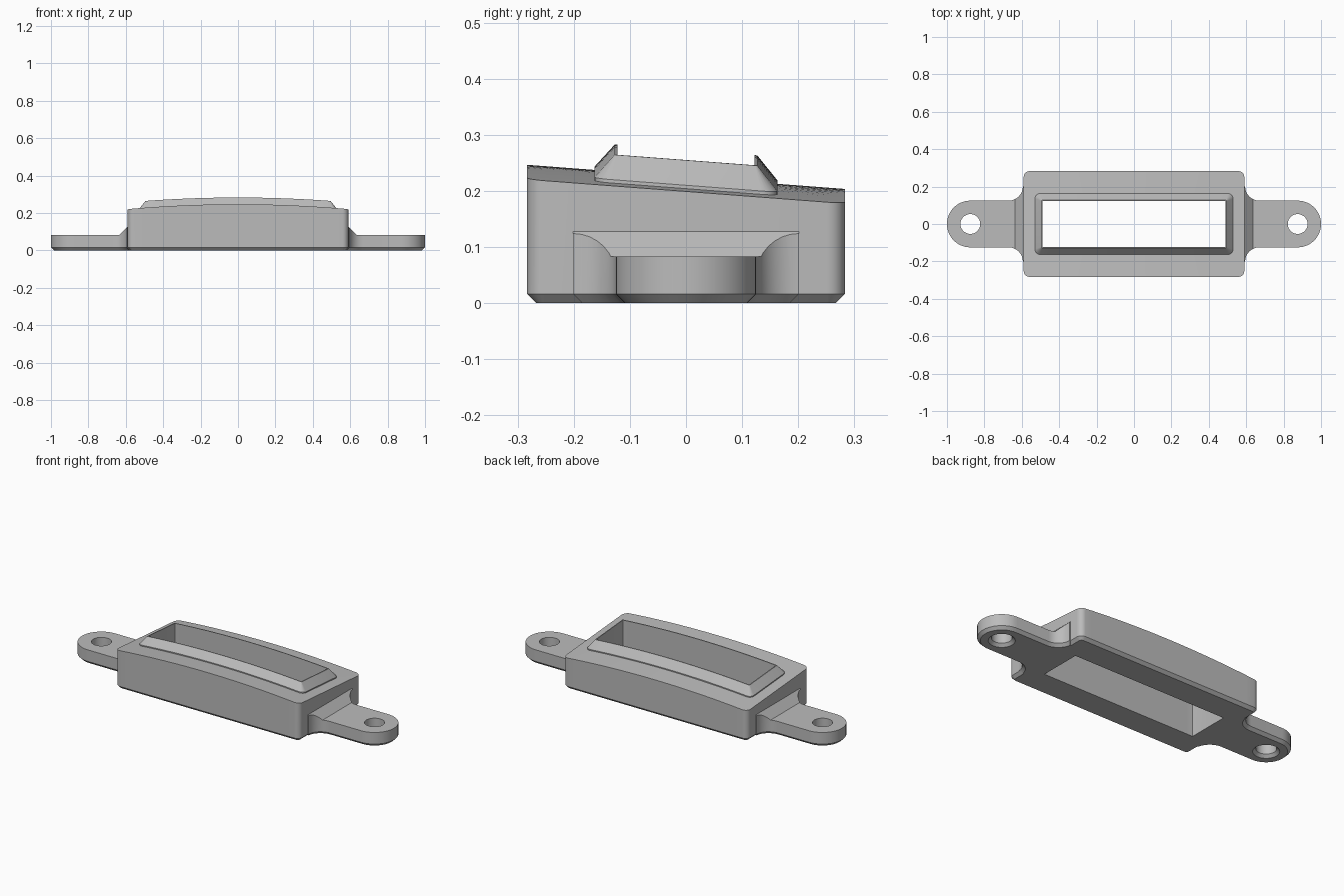
import bpy, bmesh
from math import cos, sin, pi, radians
from mathutils import Vector

old = bpy.data.objects.get("Cube")
if old:
    bpy.data.objects.remove(old)

grey = bpy.data.materials.new("plain_grey")
grey.use_nodes = True
colour = (0.5, 0.5, 0.5, 1)
grey.diffuse_color = colour
grey.node_tree.nodes["Principled BSDF"].inputs["Base Color"].default_value = colour


def finish(name, bm):
    bmesh.ops.recalc_face_normals(bm, faces=bm.faces)
    mesh = bpy.data.meshes.new(name)
    bm.to_mesh(mesh)
    bm.free()
    mesh.materials.append(grey)
    obj = bpy.data.objects.new(name, mesh)
    bpy.context.collection.objects.link(obj)
    return obj


def activate(obj):
    bpy.ops.object.select_all(action='DESELECT')
    obj.select_set(True)
    bpy.context.view_layer.objects.active = obj


def smooth(obj):
    activate(obj)
    bpy.ops.object.shade_smooth_by_angle(angle=radians(28))


def arc(cx, cy, r, start, end, steps):
    return [(cx + r * cos(start + (end - start) * i / steps),
             cy + r * sin(start + (end - start) * i / steps)) for i in range(steps + 1)]


def skin(bm, lower, upper):
    for i in range(len(lower)):
        j = (i + 1) % len(lower)
        bm.faces.new((lower[i], lower[j], upper[j], upper[i]))


# Housing: rounded rectangular rings, lofted from the base over the rim and down the slot
def rounded_rect(hx, hy, r, steps=6, splits=24):
    ax, ay = hx - r, hy - r
    pts = arc(ax, ay, r, 0, pi / 2, steps)
    pts += [(ax - 2 * ax * i / splits, hy) for i in range(1, splits)]
    pts += arc(-ax, ay, r, pi / 2, pi, steps)
    return pts + [(-x, -y) for x, y in pts]


def crown(lift):
    return lambda x, y: 0.225 + lift - 0.076 * y - 0.026 * (x / 0.59) ** 2


def level(z):
    return lambda x, y: z


bm = bmesh.new()
sections = [
    (0.49, 0.122, 0.002, level(0)),
    (0.574, 0.267, 0.016, level(0)),
    (0.59, 0.283, 0.032, level(0.016)),
    (0.59, 0.283, 0.032, crown(0)),
    (0.53, 0.163, 0.028, crown(0)),
    (0.53, 0.163, 0.028, crown(0.006)),
    (0.495, 0.127, 0.004, crown(0.048)),
    (0.49, 0.122, 0.002, crown(0.048)),
]
rings = [[bm.verts.new((x, y, height(x, y))) for x, y in rounded_rect(hx, hy, r)]
         for hx, hy, r, height in sections]
for k, ring in enumerate(rings):
    skin(bm, ring, rings[(k + 1) % len(rings)])
smooth(finish("housing", bm))


# Mounting tabs: round ends, flared roots and a chamfered lower edge
THICK, CHAMFER, HOLE_X, HOLE_R = 0.083, 0.016, 0.875, 0.053


def inset(pts, d):
    result = []
    for i, p in enumerate(pts):
        a = (Vector(p) - Vector(pts[i - 1])).normalized()
        b = (Vector(pts[(i + 1) % len(pts)]) - Vector(p)).normalized()
        na, nb = Vector((-a.y, a.x)), Vector((-b.y, b.x))
        result.append(Vector(p) + (na + nb) * d / (1 + na.dot(nb)))
    return result


def make_tab(name, side):
    flare = arc(0.67, 0.201, 0.076, pi * 1.5, pi, 8)
    outline = arc(HOLE_X, 0, 0.125, -pi / 2, pi / 2, 24) + flare + [(0.54, 0.201)]
    outline += [(0.54, -0.201)] + [(x, -y) for x, y in reversed(flare)]
    bm = bmesh.new()
    base = [bm.verts.new((p[0], p[1], 0)) for p in inset(outline, CHAMFER)]
    edge = [bm.verts.new((x, y, CHAMFER)) for x, y in outline]
    top = [bm.verts.new((x, y, THICK)) for x, y in outline]
    skin(bm, base, edge)
    skin(bm, edge, top)
    bm.faces.new(base)
    bm.faces.new(top)
    # Sloped shoulder rising into the housing
    bend = 0.635
    bmesh.ops.bisect_plane(bm, geom=bm.verts[:] + bm.edges[:] + bm.faces[:],
                           plane_co=(bend, 0, 0), plane_no=(1, 0, 0))
    for v in bm.verts:
        if v.co.z > THICK - 0.001 and v.co.x < bend:
            v.co.z += bend - v.co.x
    for v in bm.verts:
        v.co.x *= side
    tab = finish(name, bm)

    # Screw hole with a countersunk lower edge
    bm = bmesh.new()
    levels = [(HOLE_R + CHAMFER + 0.01, -0.01), (HOLE_R, CHAMFER), (HOLE_R, 0.2)]
    loops = [[bm.verts.new((side * HOLE_X + r * cos(2 * pi * i / 32), r * sin(2 * pi * i / 32), z))
              for i in range(32)] for r, z in levels]
    for a, b in zip(loops, loops[1:]):
        skin(bm, a, b)
    bm.faces.new(loops[0])
    bm.faces.new(loops[-1])
    cutter = finish(name + "_hole_cutter", bm)
    cutter.hide_render = True
    cut = tab.modifiers.new("screw_hole", 'BOOLEAN')
    cut.operation = 'DIFFERENCE'
    cut.solver = 'EXACT'
    cut.object = cutter
    activate(tab)
    bpy.ops.object.modifier_apply(modifier=cut.name)
    bpy.data.objects.remove(cutter)
    smooth(tab)


make_tab("left_mounting_tab", 1)
make_tab("right_mounting_tab", -1)
